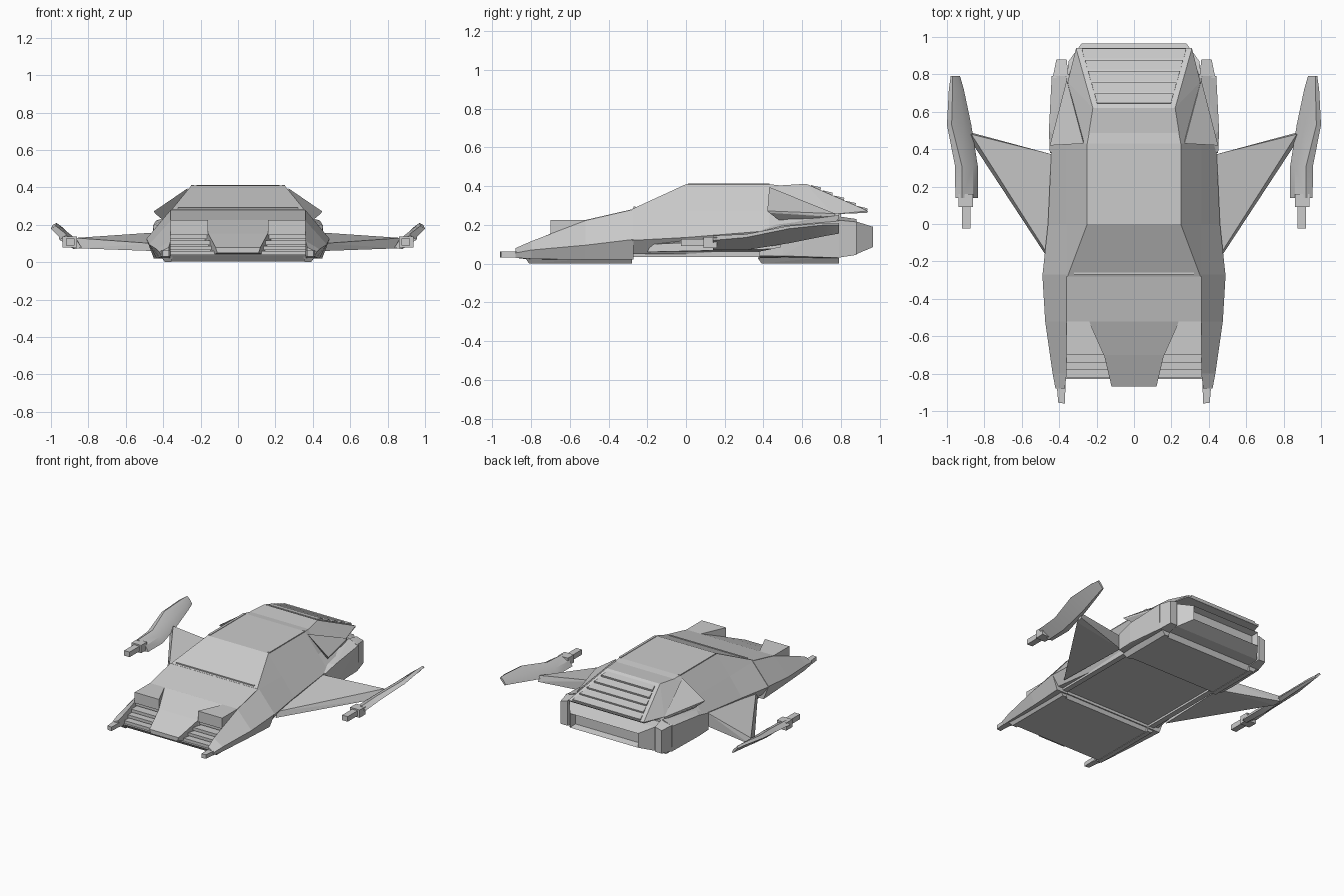
import bpy, bmesh
from mathutils import Vector

if "Cube" in bpy.data.objects:
    bpy.data.objects.remove(bpy.data.objects["Cube"])


def finish(name, bm, both):
    """Clean the mesh, link it and optionally mirror it across x = 0."""
    bmesh.ops.dissolve_limit(bm, angle_limit=0.01, verts=bm.verts, edges=bm.edges)
    bmesh.ops.recalc_face_normals(bm, faces=bm.faces)
    me = bpy.data.meshes.new(name)
    bm.to_mesh(me)
    bm.free()
    ob = bpy.data.objects.new(name, me)
    bpy.context.collection.objects.link(ob)
    if both:
        m = ob.modifiers.new("mirror", 'MIRROR')
        m.use_mirror_merge = False
    return ob


def hull(name, pts, both=False, centred=False):
    """Convex block round some points; centred adds the -x copies."""
    bm = bmesh.new()
    for x, y, z in pts:
        bm.verts.new((x, y, z))
        if centred:
            bm.verts.new((-x, y, z))
    r = bmesh.ops.convex_hull(bm, input=bm.verts)
    junk = {v for v in r["geom_interior"] + r["geom_unused"] if isinstance(v, bmesh.types.BMVert)}
    bmesh.ops.delete(bm, geom=list(junk), context='VERTS')
    return finish(name, bm, both)


def box(name, x, y, z, both=False):
    return hull(name, [(a, b, c) for a in x for b in y for c in z], both)


def loft(name, stations, both=False, centred=False):
    """Skin (y, [(x, z), ...]) sections; centred closes them symmetrically."""
    bm = bmesh.new()
    rings = []
    for y, sec in stations:
        if centred:
            sec = sec + [(-x, z) for x, z in reversed(sec)]
        rings.append([bm.verts.new((x, y, z)) for x, z in sec])
    n = len(rings[0])
    for a, b in zip(rings, rings[1:]):
        for i in range(n):
            j = (i + 1) % n
            bm.faces.new((a[i], a[j], b[j], b[i]))
    bm.faces.new(rings[0])
    bm.faces.new(rings[-1])
    return finish(name, bm, both)


# Cabin and main body: roof edge, belt, widest line, sill
loft("cabin_body", [
    (-.28, [(.355, .281), (.36, .275), (.49, .12), (.44, .05)]),
    (0, [(.25, .41), (.36, .27), (.46, .135), (.40, .05)]),
    (.43, [(.25, .41), (.36, .27), (.44, .17), (.38, .05)]),
    (.60, [(.22, .39), (.34, .26), (.42, .20), (.38, .05)]),
    (.80, [(.26, .31), (.35, .245), (.38, .22), (.37, .05)]),
], centred=True)

# Hood with its tapering centre prong
loft("hood", [
    (-.28, [(.36, .28), (.36, .03)]),
    (-.52, [(.36, .225), (.36, .03)]),
    (-.521, [(.24, .225), (.24, .03)]),
    (-.70, [(.16, .155), (.16, .03)]),
    (-.87, [(.12, .08), (.11, .05)]),
], centred=True)

# Front fenders and their pointed tips
loft("front_fender", [
    (-.27, [(.36, .28), (.49, .125), (.45, .02), (.36, .02)]),
    (-.52, [(.36, .222), (.475, .095), (.435, .02), (.36, .02)]),
    (-.80, [(.36, .115), (.435, .07), (.42, .025), (.36, .02)]),
    (-.88, [(.37, .08), (.42, .055), (.41, .03), (.37, .03)]),
], both=True)
hull("fender_tip", [(x, y, z) for x, y in ((.365, -.84), (.415, -.84), (.37, -.96), (.405, -.955))
                    for z in (.032, .062)], both=True)

# Headlight housings and stepped grille below
hull("headlight_housing", [(x, y, z) for x, y in ((.36, -.52), (.24, -.52), (.16, -.7), (.36, -.7))
                           for z in (.145, .225)], both=True)
for i, (front, top) in enumerate([(-.69, .145), (-.74, .115), (-.78, .088), (-.82, .06)]):
    box(f"grille_step_{i}", (-.362, .362), (front, -.5), (top - .022, top))
    box(f"grille_gap_{i}", (-.36, .36), (front + .025, -.5), (top - .032, top - .02))

# Windscreen base and roof edge trims
box("wiper_strip", (-.32, .32), (-.27, -.26), (.282, .294))
box("roof_trim", (.235, .252), (.01, .43), (.405, .414), both=True)

# Rear louvre block with slats
hull("rear_louvre_block", [(.25, .43, .40), (.22, .62, .412), (.31, .94, .272), (.31, .935, .262),
                           (.355, .76, .255), (.31, .5, .33)], centred=True)
for i in range(5):
    t0, t1 = i / 5 + .03, i / 5 + .19
    pts = []
    for t, h in ((t0, .004), (t1, .014)):
        p = Vector((.195 + .085 * t, .635 + .30 * t, .405 - .135 * t))
        pts += [(p.x, p.y, p.z - .01), (p.x, p.y + h * .4, p.z + h)]
    hull(f"louvre_slat_{i}", pts, centred=True)

# Side intakes behind the doors
hull("side_intake", [(.27, .43, .395), (.45, .42, .272), (.36, .77, .258), (.27, .46, .36),
                     (.445, .43, .262), (.40, .48, .225), (.36, .77, .24)], both=True)

# Engine nacelles and rear corner blocks
hull("engine_nacelle", [(.45, .38, .165), (.45, .38, .04), (.455, .5, .195), (.44, .79, .22),
                        (.435, .79, .03), (.36, .41, .21), (.36, .79, .25), (.36, .38, .03),
                        (.36, .79, .03), (.455, .5, .04)], both=True)
hull("corner_block", [(.35, .78, .03), (.435, .78, .03), (.35, .78, .245), (.435, .78, .225),
                      (.36, .88, .045), (.415, .88, .045), (.36, .88, .23), (.415, .88, .215)], both=True)

# Rear bumper with a recessed panel
bumper = hull("rear_bumper", [(.36, .78, .04), (.36, .78, .235), (.35, .87, .045), (.35, .87, .22),
                              (.28, .965, .085), (.28, .965, .19)], centred=True)
bm = bmesh.new()
bm.from_mesh(bumper.data)
back = [f for f in bm.faces if f.normal.y > .95 and f.calc_center_median().y > .9]
bmesh.ops.inset_region(bm, faces=back, thickness=.015)
bmesh.ops.translate(bm, verts=list({v for f in back for v in f.verts}), vec=(0, -.05, 0))
bm.to_mesh(bumper.data)
bm.free()

# Underbody pads front and rear, with narrow side rails
for name, y0, y1 in (("front_belly_pad", -.83, -.28), ("rear_belly_pad", .37, .79)):
    hull(name, [(.37, y0, .035), (.37, y1, .05), (.36, y0 + .03, .003), (.36, y1 - .02, .003)], centred=True)
    hull(name + "_skid", [(.355, y0 + .02, 0), (.355, y1, 0), (.39, y0 + .02, 0), (.39, y1, 0),
                          (.35, y0, .03), (.41, y0, .03), (.35, y1, .04), (.42, y1, .04)], both=True)
box("sill_rail", (.36, .40), (-.28, .40), (.035, .07), both=True)

# Swept wings
hull("wing", [(.45, -.2, .06), (.45, -.18, .10), (.43, .37, .06), (.43, .37, .16),
              (.87, .44, .075), (.875, .49, .085), (.87, .48, .13)], both=True)

# Wingtip pods: slanted blades with a stepped barrel
pod = loft("wingtip_pod", [
    (.14, [(.835, .078), (.87, .07), (.955, .12), (.92, .145), (.86, .115)]),
    (.31, [(.835, .078), (.88, .07), (.957, .135), (.92, .152), (.86, .12)]),
    (.53, [(.87, .115), (.90, .105), (1.0, .18), (.975, .195), (.91, .16)]),
    (.72, [(.91, .15), (.93, .143), (.99, .20), (.97, .21), (.93, .18)]),
    (.79, [(.93, .16), (.94, .155), (.98, .20), (.97, .21), (.945, .185)]),
], both=True)
bpy.context.view_layer.objects.active = pod
pod.select_set(True)
bpy.ops.object.shade_smooth_by_angle()
box("barrel_base", (.86, .938), (.09, .16), (.08, .138), both=True)
box("barrel", (.875, .92), (-.025, .1), (.09, .128), both=True)
